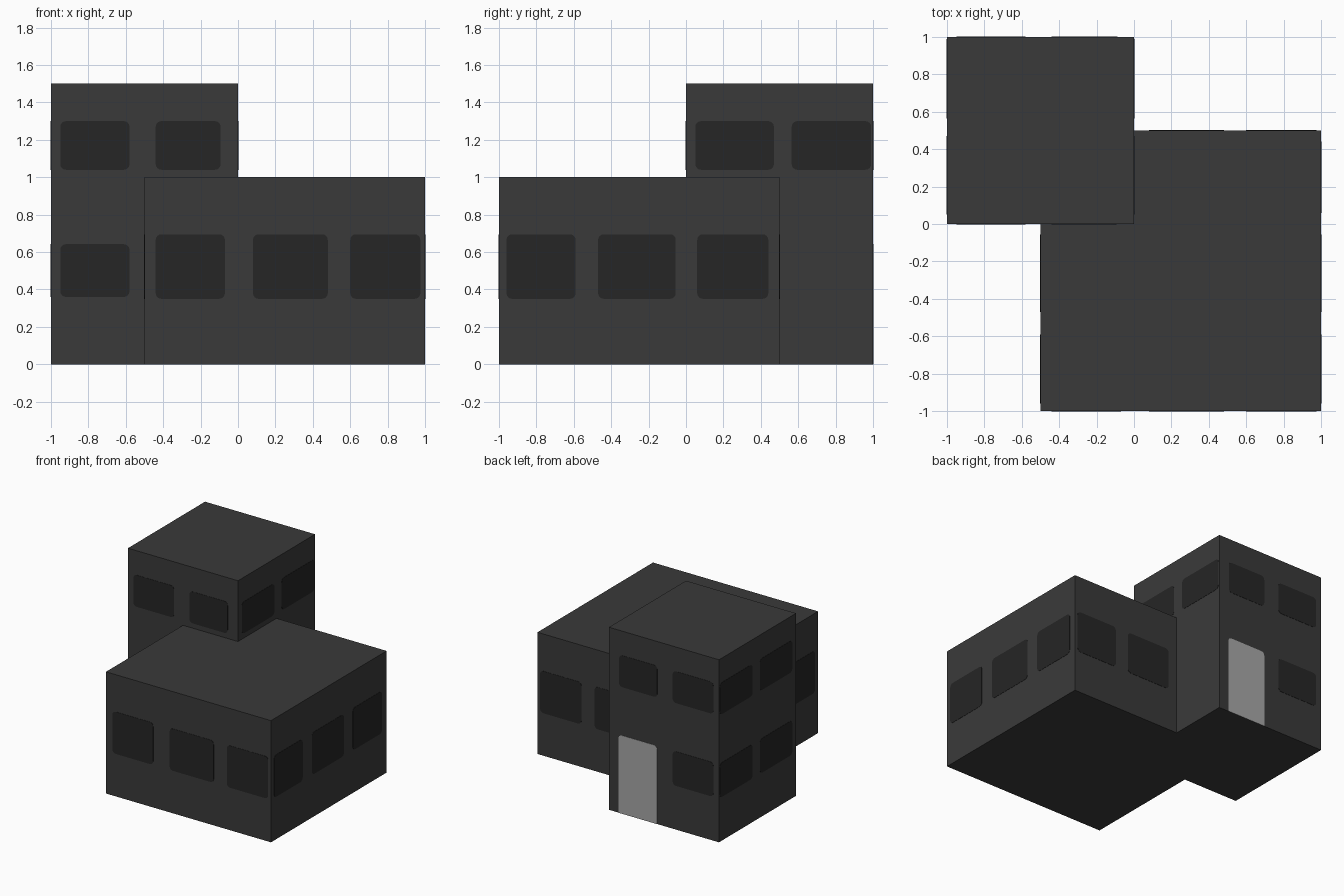
import bpy, bmesh, math
from mathutils import Vector

if "Cube" in bpy.data.objects:
    bpy.data.objects.remove(bpy.data.objects["Cube"])


def material(name, grey):
    m = bpy.data.materials.new(name)
    m.diffuse_color = (grey, grey, grey, 1)
    m.use_nodes = True
    m.node_tree.nodes["Principled BSDF"].inputs["Base Color"].default_value = m.diffuse_color
    return m


WALL = material("dark_grey_wall", 0.042)
GLASS = material("black_glass", 0.019)
DOOR = material("light_grey_door", 0.39)


def finish(bm, name, mat):
    bmesh.ops.recalc_face_normals(bm, faces=bm.faces)
    mesh = bpy.data.meshes.new(name)
    bm.to_mesh(mesh)
    bm.free()
    mesh.materials.append(mat)
    ob = bpy.data.objects.new(name, mesh)
    bpy.context.collection.objects.link(ob)
    return ob


def block(name, lo, hi):
    bm = bmesh.new()
    bmesh.ops.create_cube(bm, size=1)
    for v in bm.verts:
        v.co = Vector([(a + b) / 2 + c * (b - a) for a, b, c in zip(lo, hi, v.co)])
    return finish(bm, name, WALL)


def outline(u0, u1, z0, z1, r, square_base=False):
    """Rectangle with rounded corners, as (u, z) points."""
    pts = []
    corners = [(u1, z1, -1, -1), (u0, z1, 1, -1), (u0, z0, 1, 1), (u1, z0, -1, 1)]
    for i, (u, z, su, sz) in enumerate(corners):
        if square_base and i > 1:
            pts.append((u, z))
            continue
        for k in range(5):
            a = math.radians(90 * i + 22.5 * k)
            pts.append((u + su * r + r * math.cos(a), z + sz * r + r * math.sin(a)))
    return pts


def plates(name, axis, pos, side, shapes, mat):
    """Thin plates lying on the wall where axis ('x' or 'y') equals pos."""
    bm = bmesh.new()
    t = 0.002
    for pts in shapes:
        def place(u, z, d):
            w = pos + side * d
            return (w, u, z) if axis == "x" else (u, w, z)
        face = bm.faces.new([bm.verts.new(place(u, z, -t)) for u, z in pts])
        top = bmesh.ops.extrude_face_region(bm, geom=[face])["geom"]
        shift = Vector(place(0, 0, t)) - Vector(place(0, 0, -t))
        bmesh.ops.translate(bm, vec=shift,
                            verts=[v for v in top if isinstance(v, bmesh.types.BMVert)])
    return finish(bm, name, mat)


def windows(name, axis, pos, side, cells):
    shapes = [outline(u0, u1, z0, z1, 0.03) for (u0, u1), (z0, z1) in cells]
    plates(name, axis, pos, side, shapes, GLASS)


def grid(spans, rows):
    return [(s, r) for s in spans for r in rows]


# Building masses
block("low_wing", (-0.5, -1, 0), (1, 0.5, 1))
block("tower", (-1, 0, 0), (0, 1, 1.5))

# Low wing windows
row = (0.35, 0.695)
wing_x = [(-0.44, -0.07), (0.08, 0.48), (0.6, 0.975)]
wing_y = [(-0.96, -0.59), (-0.47, -0.055), (0.06, 0.44)]
windows("wing_front_windows", "y", -1, -1, grid(wing_x, [row]))
windows("wing_right_windows", "x", 1, 1, grid(wing_y, [row]))
windows("wing_back_windows", "y", 0.5, 1, grid(wing_x[1:], [row]))
windows("wing_left_windows", "x", -0.5, -1, grid(wing_y[:2], [row]))

# Tower windows
low, high = (0.36, 0.642), (1.04, 1.3)
tower_x = [(-0.95, -0.58), (-0.44, -0.093)]
tower_y = [(0.05, 0.47), (0.565, 0.99)]
three = grid(tower_x, [high]) + [(tower_x[0], low)]
windows("tower_front_windows", "y", 0, -1, three)
windows("tower_back_windows", "y", 1, 1, three)
windows("tower_left_windows", "x", -1, -1, grid(tower_y, [low, high]))
windows("tower_right_windows", "x", 0, 1, grid(tower_y, [high]))

# Back door
plates("door", "y", 1, 1, [outline(-0.44, -0.088, 0, 0.642, 0.03, True)], DOOR)
